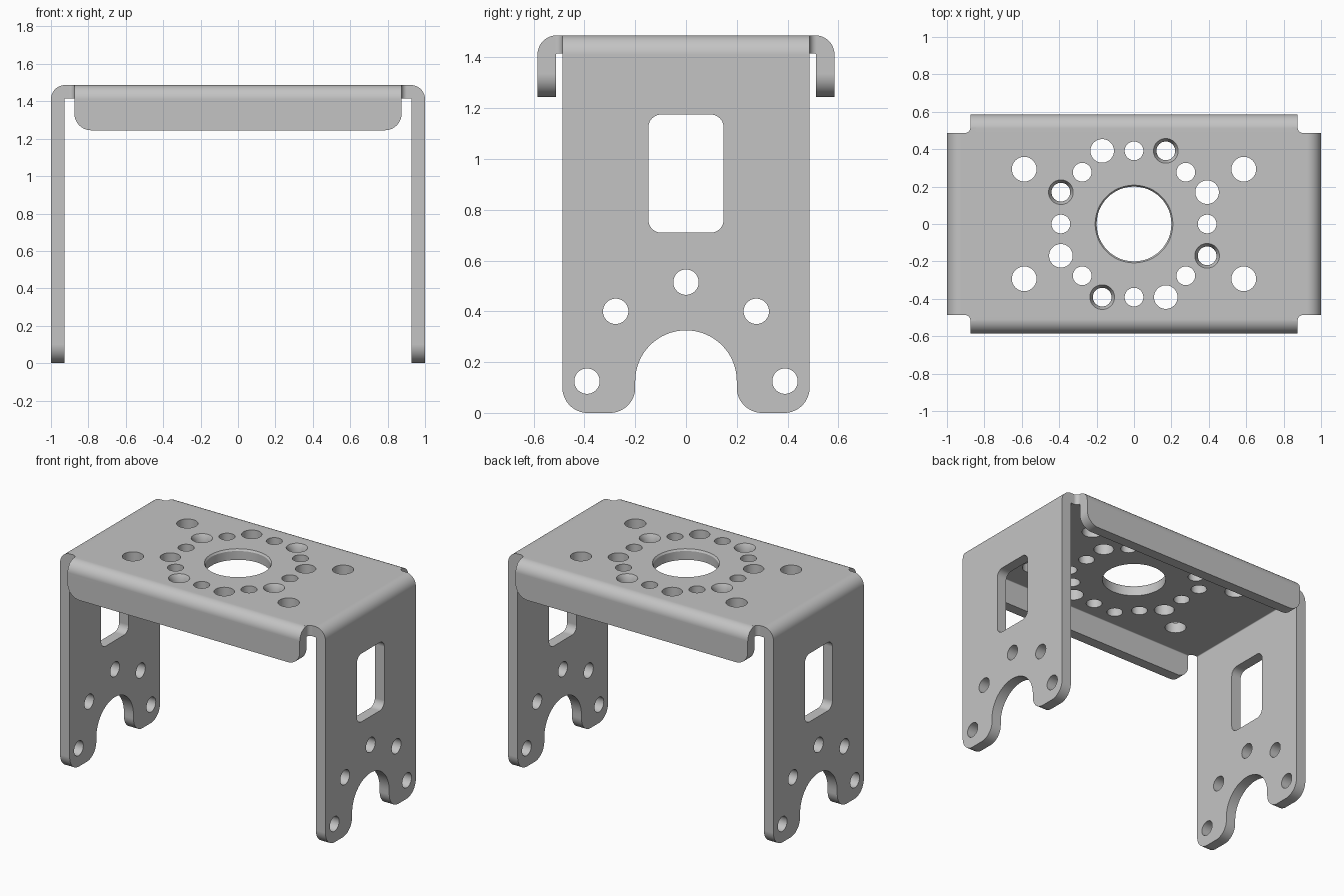
import bpy, bmesh, math
from mathutils import Vector

cube = bpy.data.objects.get("Cube")
if cube:
    bpy.data.objects.remove(cube, do_unlink=True)

T = 0.072            # sheet thickness
TOP = 1.487          # height of the top face
LEG_Y = 0.487        # half depth of the legs
FLANGE_X = 0.875     # half length of the flanges
FLANGE_Y = 0.585     # outer face of the flanges
BEND = 0.076         # outer bend radius

steel = bpy.data.materials.new("plain grey steel")
steel.use_nodes = True
grey = (0.55, 0.55, 0.55, 1)
steel.diffuse_color = grey
steel.node_tree.nodes["Principled BSDF"].inputs["Base Color"].default_value = grey


def rounded(corners, steps=12):
    """Outline from (a, b, radius) right-angled corners."""
    loop = []
    for i, (a, b, r) in enumerate(corners):
        p = Vector((a, b))
        if r == 0:
            loop.append(p)
            continue
        u = (Vector(corners[i - 1][:2]) - p).normalized()
        v = (Vector(corners[(i + 1) % len(corners)][:2]) - p).normalized()
        for k in range(steps + 1):
            t = math.pi / 2 * k / steps
            loop.append(p + r * (u + v) - r * (v * math.cos(t) + u * math.sin(t)))
    return loop


def circle(a, b, r, n=48):
    return [Vector((a + r * math.cos(2 * math.pi * k / n),
                    b + r * math.sin(2 * math.pi * k / n))) for k in range(n)]


def stack(bm, axis, layers):
    """Closed solid through (position, outline) layers along an axis."""
    def place(p, t):
        return {"x": (t, p.x, p.y), "y": (p.x, t, p.y), "z": (p.x, p.y, t)}[axis]
    rings = [[bm.verts.new(place(p, t)) for p in loop] for t, loop in layers]
    for lo, hi in zip(rings, rings[1:]):
        for k in range(len(lo)):
            bm.faces.new((lo[k - 1], lo[k], hi[k], hi[k - 1]))
    bm.faces.new(rings[0])
    bm.faces.new(rings[-1])


def finish(name, bm):
    bmesh.ops.recalc_face_normals(bm, faces=bm.faces)
    mesh = bpy.data.meshes.new(name)
    bm.to_mesh(mesh)
    bm.free()
    obj = bpy.data.objects.new(name, mesh)
    bpy.context.collection.objects.link(obj)
    return obj


def prism(name, axis, loop, half):
    bm = bmesh.new()
    stack(bm, axis, [(-half, loop), (half, loop)])
    return finish(name, bm)


def combine(body, other, operation):
    mod = body.modifiers.new("combine", "BOOLEAN")
    mod.operation = operation
    mod.solver = "EXACT"
    mod.object = other
    bpy.context.view_layer.objects.active = body
    bpy.ops.object.modifier_apply(modifier=mod.name)
    bpy.data.objects.remove(other, do_unlink=True)


def channel(half, bottom):
    """Bent sheet cross-section, open below."""
    w = half - T
    return rounded([(-half, bottom, 0), (-half, TOP, BEND), (half, TOP, BEND), (half, bottom, 0),
                    (w, bottom, 0), (w, TOP - T, 0.006), (-w, TOP - T, 0.006), (-w, bottom, 0)])


# Main U sheet, trimmed to the leg outline with its arched slot
bracket = prism("bracket", "y", channel(1, -0.2), 0.6)
leg_outline = rounded([(-LEG_Y, 1.7, 0), (-LEG_Y, 0, 0.1), (-0.2, 0, 0.1), (-0.2, 0.325, 0.1995),
                       (0.2, 0.325, 0.1995), (0.2, 0, 0.1), (LEG_Y, 0, 0.1), (LEG_Y, 1.7, 0)], 16)
combine(bracket, prism("leg_trim", "x", leg_outline, 1.2), "INTERSECT")

# Front and back flanges with rounded lower corners
flanges = prism("flanges", "x", channel(FLANGE_Y, 1), 1)
flange_outline = rounded([(-FLANGE_X, 1.7, 0), (-FLANGE_X, 1.245, 0.09),
                          (FLANGE_X, 1.245, 0.09), (FLANGE_X, 1.7, 0)])
combine(flanges, prism("flange_trim", "y", flange_outline, 0.8), "INTERSECT")
combine(bracket, flanges, "UNION")

# Fillets in the four corner notches
bm = bmesh.new()
r, lap = 0.028, 0.03
for sx in (-1, 1):
    for sy in (-1, 1):
        arc = [(FLANGE_X + r - r * math.cos(t), LEG_Y + r - r * math.sin(t))
               for t in (math.pi / 2 * k / 8 for k in range(9))]
        outline = arc + [(FLANGE_X + r, LEG_Y - lap), (FLANGE_X - lap, LEG_Y - lap),
                         (FLANGE_X - lap, LEG_Y + r)]
        loop = [Vector((x * sx, y * sy)) for x, y in outline]
        stack(bm, "z", [(TOP - T, loop), (TOP, loop)])
combine(bracket, finish("notch_fillets", bm), "UNION")

# Cutter for every hole
bm = bmesh.new()


def top_hole(x, y, radius, rim=0, depth=0):
    layers = [(TOP - 0.15, circle(x, y, radius))]
    if rim:
        layers += [(TOP - depth, circle(x, y, radius)), (TOP, circle(x, y, rim))]
    layers.append((TOP + 0.1, circle(x, y, rim or radius)))
    stack(bm, "z", layers)


top_hole(0, 0, 0.2, 0.208, 0.012)
for sx in (-1, 1):
    for sy in (-1, 1):
        top_hole(0.587 * sx, 0.293 * sy, 0.066)
for i in range(4):
    c, s = round(math.cos(i * math.pi / 2)), round(math.sin(i * math.pi / 2))

    def turned(x, y):
        return c * x - s * y, s * x + c * y
    top_hole(*turned(0.391, 0), 0.05)
    top_hole(*turned(0.277, 0.277), 0.05)
    top_hole(*turned(0.391, 0.17), 0.063)
    top_hole(*turned(0.17, 0.391), 0.05, 0.066, 0.03)

window = rounded([(-0.148, 0.71, 0.05), (-0.148, 1.175, 0.05),
                  (0.148, 1.175, 0.05), (0.148, 0.71, 0.05)])
side_holes = [window] + [circle(y, z, 0.05) for y, z in
                         ((-0.39, 0.125), (0.39, 0.125), (-0.277, 0.4), (0.277, 0.4), (0, 0.515))]
for loop in side_holes:
    for side in (-1, 1):
        stack(bm, "x", [(0.85 * side, loop), (1.1 * side, loop)])

# The alternating plain and countersunk holes sit on one ring
combine(bracket, finish("hole_cutters", bm), "DIFFERENCE")

# Finish: one material, smooth bends, crisp edges
bracket.data.materials.clear()
bracket.data.materials.append(steel)
bpy.ops.object.select_all(action="DESELECT")
bracket.select_set(True)
bpy.context.view_layer.objects.active = bracket
bpy.ops.object.shade_smooth_by_angle(angle=math.radians(30))
weighted = bracket.modifiers.new("even shading", "WEIGHTED_NORMAL")
weighted.keep_sharp = True
